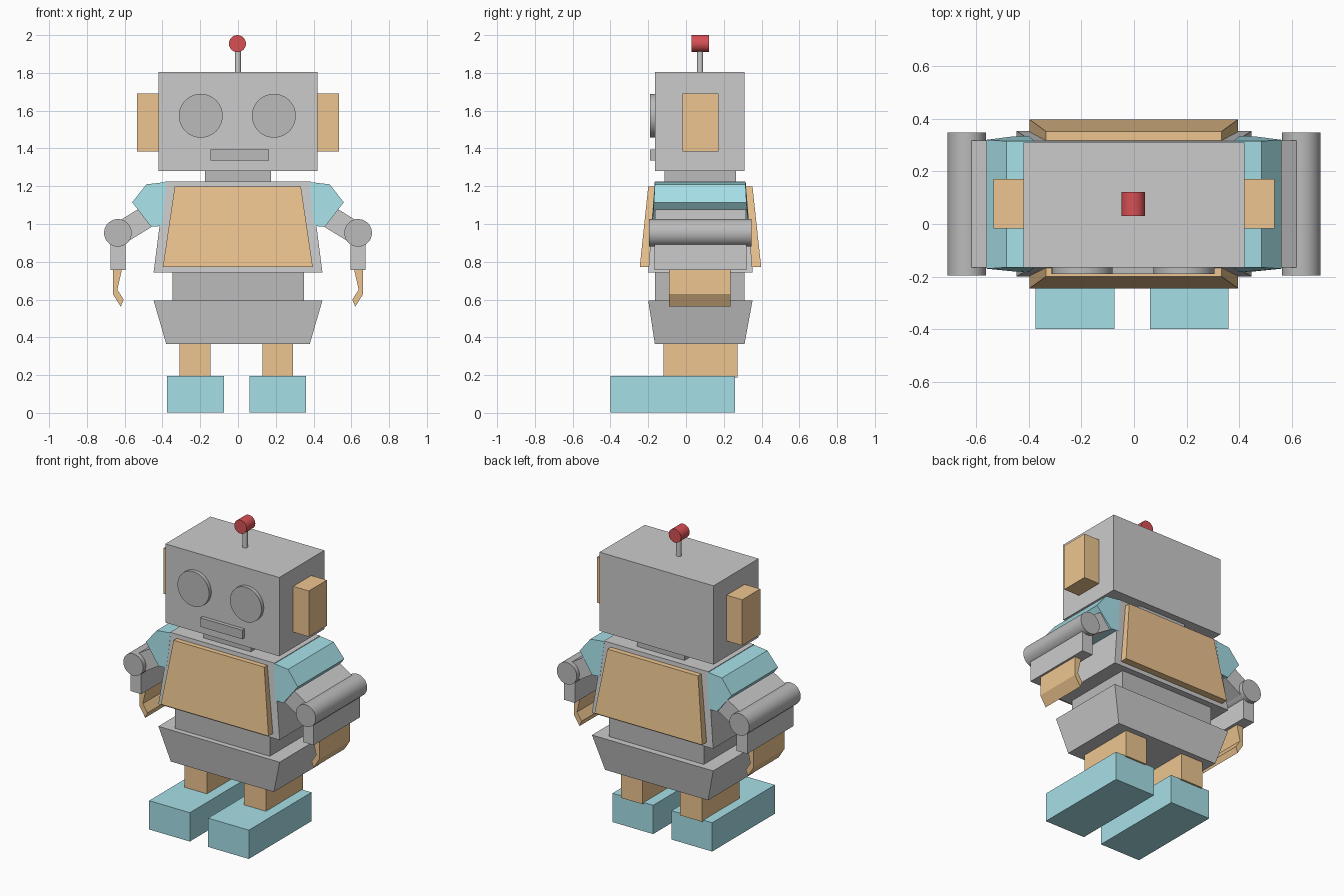
import bpy, bmesh
from math import radians
from mathutils import Matrix, Vector

if "Cube" in bpy.data.objects:
    bpy.data.objects.remove(bpy.data.objects["Cube"])


def colour(name, rgb):
    m = bpy.data.materials.new(name)
    m.diffuse_color = (*rgb, 1)
    m.use_nodes = True
    m.node_tree.nodes["Principled BSDF"].inputs["Base Color"].default_value = m.diffuse_color
    return m


ORANGE = colour("orange", (0.85, 0.56, 0.28))
TEAL = colour("teal", (0.38, 0.74, 0.80))
DARK = colour("dark grey", (0.50, 0.50, 0.50))
RED = colour("red", (0.68, 0.08, 0.09))


def finish(bm, name, mat=None, smooth=False):
    bmesh.ops.recalc_face_normals(bm, faces=bm.faces)
    me = bpy.data.meshes.new(name)
    bm.to_mesh(me)
    bm.free()
    ob = bpy.data.objects.new(name, me)
    bpy.context.collection.objects.link(ob)
    if mat:
        me.materials.append(mat)
    if smooth:
        bpy.ops.object.select_all(action='DESELECT')
        bpy.context.view_layer.objects.active = ob
        ob.select_set(True)
        bpy.ops.object.shade_smooth_by_angle(angle=radians(30))
    return ob


def loft(name, a, b, mat=None):
    """Solid between two matching outlines."""
    bm = bmesh.new()
    va = [bm.verts.new(p) for p in a]
    vb = [bm.verts.new(p) for p in b]
    n = len(a)
    bm.faces.new(va)
    bm.faces.new(vb)
    for i in range(n):
        bm.faces.new((va[i], va[(i + 1) % n], vb[(i + 1) % n], vb[i]))
    return finish(bm, name, mat)


def taper(name, z0, r0, z1, r1, mat=None):
    """Block between rectangles (x0, x1, y0, y1) at two heights."""
    def ring(r, z):
        return [(r[0], r[2], z), (r[1], r[2], z), (r[1], r[3], z), (r[0], r[3], z)]
    return loft(name, ring(r0, z0), ring(r1, z1), mat)


def box(name, x0, x1, y0, y1, z0, z1, mat=None):
    r = (x0, x1, y0, y1)
    return taper(name, z0, r, z1, r, mat)


def prism(name, pts, y0, y1, side, mat=None):
    return loft(name, [(side * x, y0, z) for x, z in pts],
                [(side * x, y1, z) for x, z in pts], mat)


def cyl(name, p0, p1, r, mat=None, segs=48):
    p0, p1 = Vector(p0), Vector(p1)
    d = p1 - p0
    rot = d.to_track_quat('Z', 'Y').to_matrix().to_4x4()
    bm = bmesh.new()
    bmesh.ops.create_cone(bm, cap_ends=True, segments=segs, radius1=r, radius2=r,
                          depth=d.length, matrix=Matrix.Translation((p0 + p1) / 2) @ rot)
    return finish(bm, name, mat, True)


# Head, face and antenna
box("head", -0.42, 0.42, -0.165, 0.31, 1.28, 1.805)
box("mouth", -0.145, 0.165, -0.19, -0.155, 1.335, 1.395, DARK)
for side, x in (("left", -0.197), ("right", 0.19)):
    cyl(side + "_eye", (x, -0.19, 1.573), (x, -0.155, 1.573), 0.116, DARK)
cyl("antenna_stem", (0, 0.075, 1.80), (0, 0.075, 1.93), 0.016)
cyl("antenna_tip", (-0.003, 0.03, 1.955), (-0.003, 0.122, 1.955), 0.045, RED)
box("neck", -0.175, 0.175, -0.115, 0.265, 1.22, 1.285, DARK)

# Torso with front and back panels
taper("torso", 0.743, (-0.447, 0.447, -0.2, 0.353), 1.225, (-0.385, 0.385, -0.165, 0.315))
for name, yb, yt in (("front_panel", (-0.245, -0.185), (-0.2, -0.14)),
                     ("back_panel", (0.34, 0.398), (0.295, 0.352))):
    taper(name, 0.772, (-0.398, 0.396, *yb), 1.198, (-0.335, 0.333, *yt), ORANGE)
box("waist", -0.348, 0.35, -0.165, 0.31, 0.59, 0.75, DARK)
taper("pelvis", 0.365, (-0.38, 0.38, -0.165, 0.31), 0.595, (-0.447, 0.447, -0.2, 0.352))

# Legs and feet
for side, leg, foot in (("left", (-0.31, -0.145), (-0.375, -0.075)),
                        ("right", (0.13, 0.29), (0.06, 0.36))):
    box(side + "_leg", *leg, -0.12, 0.272, 0.188, 0.37, ORANGE)
    box(side + "_foot", *foot, -0.4, 0.26, 0.003, 0.195, TEAL)

# Ears and arms, mirrored across x
SHOULDER = [(0.38, 1.222), (0.485, 1.21), (0.56, 1.115), (0.46, 0.985), (0.40, 0.99)]
SHOULDER_Y = [(-0.166, 0.316), (-0.165, 0.315), (-0.17, 0.32), (-0.18, 0.333), (-0.183, 0.335)]
UPPER_ARM = [(0.50, 1.092), (0.54, 1.072), (0.64, 1.01), (0.62, 0.88 + 0.005), (0.46, 0.983), (0.42, 1.01)]
HAND = [(0.662, 0.762), (0.614, 0.762), (0.639, 0.652), (0.605, 0.60), (0.621, 0.563), (0.663, 0.63), (0.663, 0.70)]
for side, s in (("left", -1), ("right", 1)):
    box(side + "_ear", s * 0.41, s * 0.535, -0.018, 0.172, 1.385, 1.69, ORANGE)
    loft(side + "_shoulder",
         [(s * x, y[0], z) for (x, z), y in zip(SHOULDER, SHOULDER_Y)],
         [(s * x, y[1], z) for (x, z), y in zip(SHOULDER, SHOULDER_Y)], TEAL)
    prism(side + "_upper_arm", UPPER_ARM, -0.165, 0.318, s)
    cyl(side + "_elbow", (s * 0.636, -0.195, 0.953), (s * 0.636, 0.347, 0.953), 0.073, DARK)
    box(side + "_forearm", s * 0.596, s * 0.676, -0.168, 0.32, 0.757, 0.95)
    prism(side + "_hand", HAND, -0.09, 0.235, s, ORANGE)
